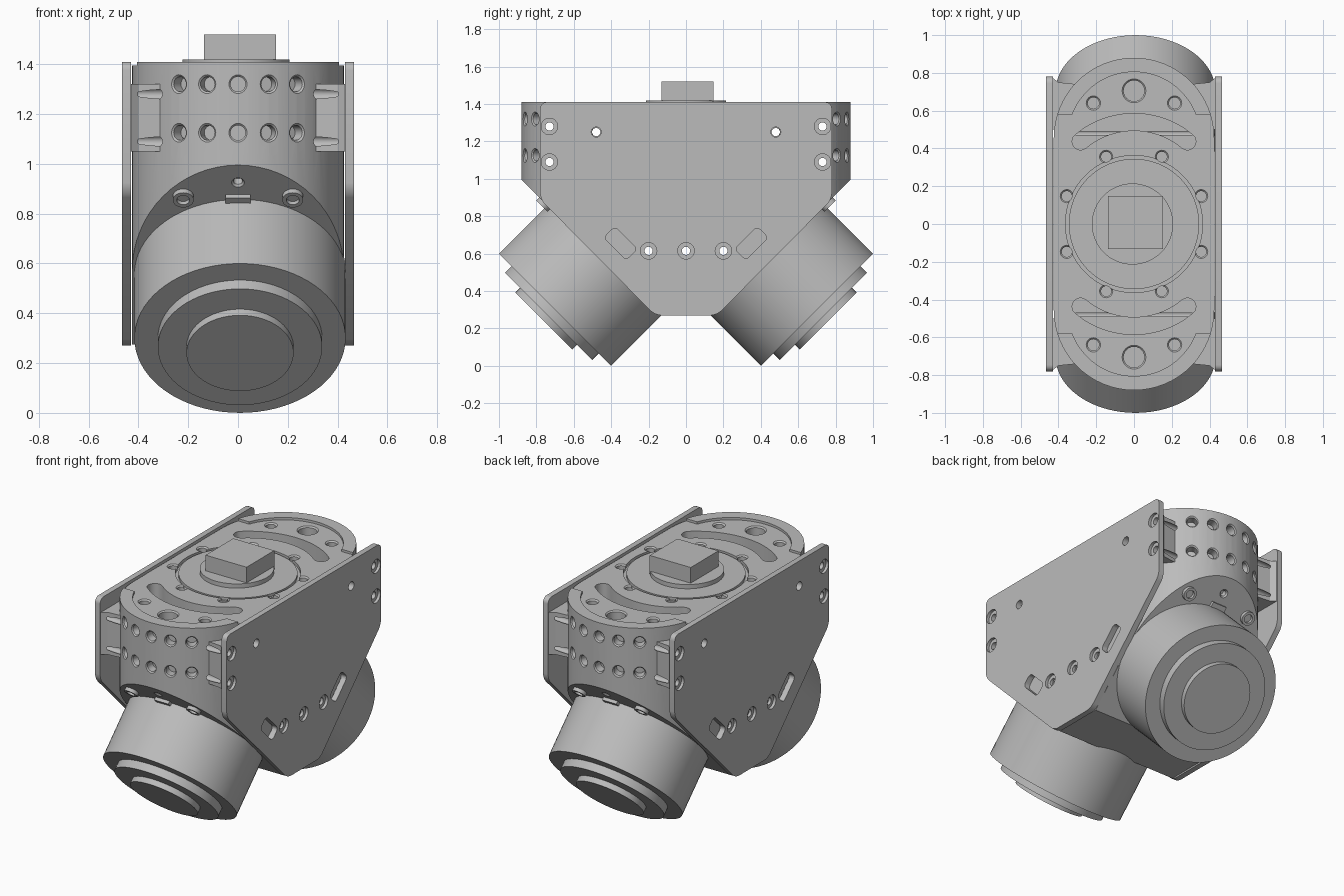
import bpy, bmesh
from math import sin, cos, pi, radians, asin
from mathutils import Vector, Matrix

old = bpy.data.objects.get("Cube")
if old:
    bpy.data.objects.remove(old, do_unlink=True)

grey = bpy.data.materials.new("machined_grey")
grey.use_nodes = True
COLOUR = (0.5, 0.5, 0.5, 1)
grey.diffuse_color = COLOUR
grey.node_tree.nodes["Principled BSDF"].inputs["Base Color"].default_value = COLOUR


def finish(name, bm):
    bmesh.ops.recalc_face_normals(bm, faces=bm.faces[:])
    mesh = bpy.data.meshes.new(name)
    bm.to_mesh(mesh)
    bm.free()
    mesh.materials.append(grey)
    ob = bpy.data.objects.new(name, mesh)
    bpy.context.scene.collection.objects.link(ob)
    return ob


def prism(bm, pts, axis, lo, hi, rounding=0):
    """Extrude an outline along x or z, optionally rounding its corners."""
    place = (lambda a, b, h: (h, a, b)) if axis == "x" else (lambda a, b, h: (a, b, h))
    low = [bm.verts.new(place(a, b, lo)) for a, b in pts]
    high = [bm.verts.new(place(a, b, hi)) for a, b in pts]
    n = len(pts)
    bm.faces.new(low)
    bm.faces.new(high[::-1])
    for i in range(n):
        j = (i + 1) % n
        bm.faces.new((low[i], high[i], high[j], low[j]))
    if rounding:
        edges = [bm.edges.get((low[i], high[i])) for i in range(n)]
        bmesh.ops.bevel(bm, geom=edges, offset=rounding, segments=5,
                        profile=0.5, affect="EDGES")


def lathe(bm, pos, direction, profile, n=24):
    """Revolve (radius, height) points about a line through pos."""
    turn = Vector(direction).to_track_quat("Z", "Y").to_matrix().to_4x4()
    m = Matrix.Translation(pos) @ turn
    rings = [[bm.verts.new(m @ Vector((r * cos(2 * pi * i / n), r * sin(2 * pi * i / n), h)))
              for i in range(n)] for r, h in profile]
    bm.faces.new(rings[0])
    bm.faces.new(rings[-1][::-1])
    for a, b in zip(rings, rings[1:]):
        for i in range(n):
            j = (i + 1) % n
            bm.faces.new((a[i], a[j], b[j], b[i]))


def hole(bm, pos, direction, r, depth):
    lathe(bm, pos, direction, [(r + 0.02, 0.012), (r, -0.008), (r, -depth)])


def boolean(ob, bm, operation="DIFFERENCE"):
    cutter = finish("cutter", bm)
    cutter.hide_render = True
    mod = ob.modifiers.new("cut", "BOOLEAN")
    mod.operation, mod.solver, mod.object = operation, "EXACT", cutter
    deps = bpy.context.evaluated_depsgraph_get()
    mesh = bpy.data.meshes.new_from_object(ob.evaluated_get(deps))
    ob.modifiers.clear()
    ob.data = mesh
    bpy.data.objects.remove(cutter, do_unlink=True)


def arc(cx, cy, r, a0, a1, n=32):
    angles = [radians(a0 + (a1 - a0) * i / n) for i in range(n + 1)]
    return [(cx + r * cos(a), cy + r * sin(a)) for a in angles]


TOP, FLOOR = 1.41, 1.395
CAP_Y, CAP_R = 0.455, 0.425
SIDES = (1, -1)

# Housing: rounded plan cut to a wedge-shaped side profile
bm = bmesh.new()
prism(bm, arc(0, CAP_Y, CAP_R, 0, 180) + arc(0, -CAP_Y, CAP_R, 180, 360), "z", 0.2, TOP)
housing = finish("housing", bm)
bm = bmesh.new()
prism(bm, [(-1, 1.6), (-1, 1.115), (-0.16, 0.275), (0.16, 0.275), (1, 1.115), (1, 1.6)], "x", -1, 1)
boolean(housing, bm, "INTERSECT")

# Sunken deck inside the raised end rims
end = math_angle = 20.9
deck = [(0.5, 0.58)] + arc(0, CAP_Y, 0.35, end, 180 - end) + [(-0.5, 0.58)]
bm = bmesh.new()
prism(bm, deck + [(-x, -y) for x, y in deck], "z", FLOOR, 1.6)
boolean(housing, bm)

# Round seat for the turntable
bm = bmesh.new()
lathe(bm, (0, 0, FLOOR), (0, 0, 1), [(0.363, -0.02), (0.363, 0.1)], 64)
boolean(housing, bm)

# Curved slots, deck screw holes, radial holes and flange holes
bm = bmesh.new()
for s in SIDES:
    slot = arc(0, 0.1, 0.485, 50, 130, 20) + arc(0.44 * cos(radians(130)), 0.1 + 0.44 * sin(radians(130)),
                                                 0.045, 130, 310, 10)[1:-1]
    slot += arc(0, 0.1, 0.395, 130, 50, 20)
    slot += arc(0.44 * cos(radians(50)), 0.1 + 0.44 * sin(radians(50)), 0.045, 230, 410, 10)[1:-1]
    prism(bm, [(x * s, y * s) for x, y in slot], "z", 1.27, 1.5)
    hole(bm, (0, s * 0.705, FLOOR), (0, 0, 1), 0.055, 0.2)
    for x in (-0.215, 0.215):
        hole(bm, (x, s * 0.64, FLOOR), (0, 0, 1), 0.03, 0.04)
    for z in (1.32, 1.125):
        for k in range(-2, 3):
            a = radians(17 * k)
            d = Vector((sin(a), s * cos(a), 0))
            hole(bm, Vector((0, s * CAP_Y, z)) + d * CAP_R, d, 0.03, 0.06)
    hole(bm, (0, s * 0.81, 0.925), (0, s, -1), 0.018, 0.04)
for k in range(8):
    a = radians(22.5 + 45 * k)
    hole(bm, (0.385 * cos(a), 0.385 * sin(a), FLOOR), (0, 0, 1), 0.027, 0.04)
boolean(housing, bm)

# Mounting blocks between housing and side plates
blocks = []
for s in SIDES:
    for t in SIDES:
        bm = bmesh.new()
        outline = [(s * 0.3, t * 0.5), (s * 0.432, t * 0.5), (s * 0.432, t * 0.775),
                   (s * 0.4, t * 0.75), (s * 0.3, t * 0.74)]
        prism(bm, outline, "z", 1.05, 1.32)
        blocks.append(finish("mounting_block", bm))

# Cross holes running through the whole width
screws = [(s * 0.73, z) for s in SIDES for z in (1.28, 1.09)] + [(y, 0.615) for y in (-0.2, 0, 0.2)]
pins = [(-0.48, 1.25), (0.48, 1.25)]
for ob in [housing] + blocks:
    bm = bmesh.new()
    for y, z in screws + pins:
        lathe(bm, (0, y, z), (1, 0, 0), [(0.022, -0.6), (0.022, 0.6)])
    boolean(ob, bm)

# Side plates with counterbored screws, pin holes and slanted windows
for s, side in ((1, "left"), (-1, "right")):
    bm = bmesh.new()
    half = [(0.78, TOP), (0.78, 0.89), (0.165, 0.27)]
    lo, hi = sorted((s * 0.43, s * 0.466))
    prism(bm, half + [(-y, z) for y, z in half[::-1]], "x", lo, hi, 0.035)
    plate = finish(side + "_side_plate", bm)
    bm = bmesh.new()
    for y, z in screws:
        lathe(bm, (s * 0.466, y, z), (s, 0, 0),
              [(0.044, 0.02), (0.044, -0.018), (0.022, -0.018), (0.022, -0.1)])
    for y, z in pins:
        lathe(bm, (s * 0.466, y, z), (s, 0, 0), [(0.027, 0.02), (0.027, -0.1)])
    boolean(plate, bm)
    bm = bmesh.new()
    for t in SIDES:
        box = [(t * (0.35 + (u + v) * 0.707), 0.655 + (u - v) * 0.707)
               for u, v in ((-0.085, -0.042), (0.085, -0.042), (0.085, 0.042), (-0.085, 0.042))]
        prism(bm, box, "x", -0.6, 0.6, 0.025)
    boolean(plate, bm)

# Angled motors with stepped end caps, flange screws and a locating tab
for s, end_name in ((-1, "front"), (1, "back")):
    axis = Vector((0, s, -1)).normalized()
    face = Vector((0.008, s * 0.7, 0.3))
    bm = bmesh.new()
    lathe(bm, face, axis, [(0.424, -0.39), (0.424, 0), (0.33, 0), (0.33, 0.05),
                           (0.215, 0.05), (0.215, 0.085)], 72)
    finish(end_name + "_motor", bm)
    for x in (-0.22, 0.22):
        bm = bmesh.new()
        lathe(bm, (x, s * 0.755, 0.87), axis,
              [(0.042, -0.03), (0.042, 0.022), (0.026, 0.022), (0.026, 0.004)])
        finish(end_name + "_flange_screw", bm)
    bm = bmesh.new()
    m = Matrix.Translation((0, s * 0.745, 0.86)) @ axis.to_track_quat("Z", "Y").to_matrix().to_4x4()
    bmesh.ops.create_cube(bm, size=1, matrix=m @ Matrix.Diagonal((0.1, 0.05, 0.04, 1)))
    finish(end_name + "_locating_tab", bm)

# Turntable disc, hub and square drive block
bm = bmesh.new()
lathe(bm, (0, 0, 0), (0, 0, 1), [(0.345, 1.36), (0.345, 1.393)], 64)
finish("turntable", bm)
bm = bmesh.new()
lathe(bm, (-0.008, 0, 0), (0, 0, 1), [(0.215, 1.37), (0.215, 1.42)], 64)
finish("turntable_hub", bm)
bm = bmesh.new()
bmesh.ops.create_cube(bm, size=1, matrix=Matrix.Translation((0.008, 0.008, 1.46))
                      @ Matrix.Diagonal((0.29, 0.28, 0.12, 1)))
finish("drive_block", bm)

# Smooth round walls, crisp edges
for ob in bpy.context.scene.objects:
    ob.select_set(ob.type == "MESH")
bpy.context.view_layer.objects.active = housing
bpy.ops.object.shade_smooth_by_angle(angle=radians(30))
